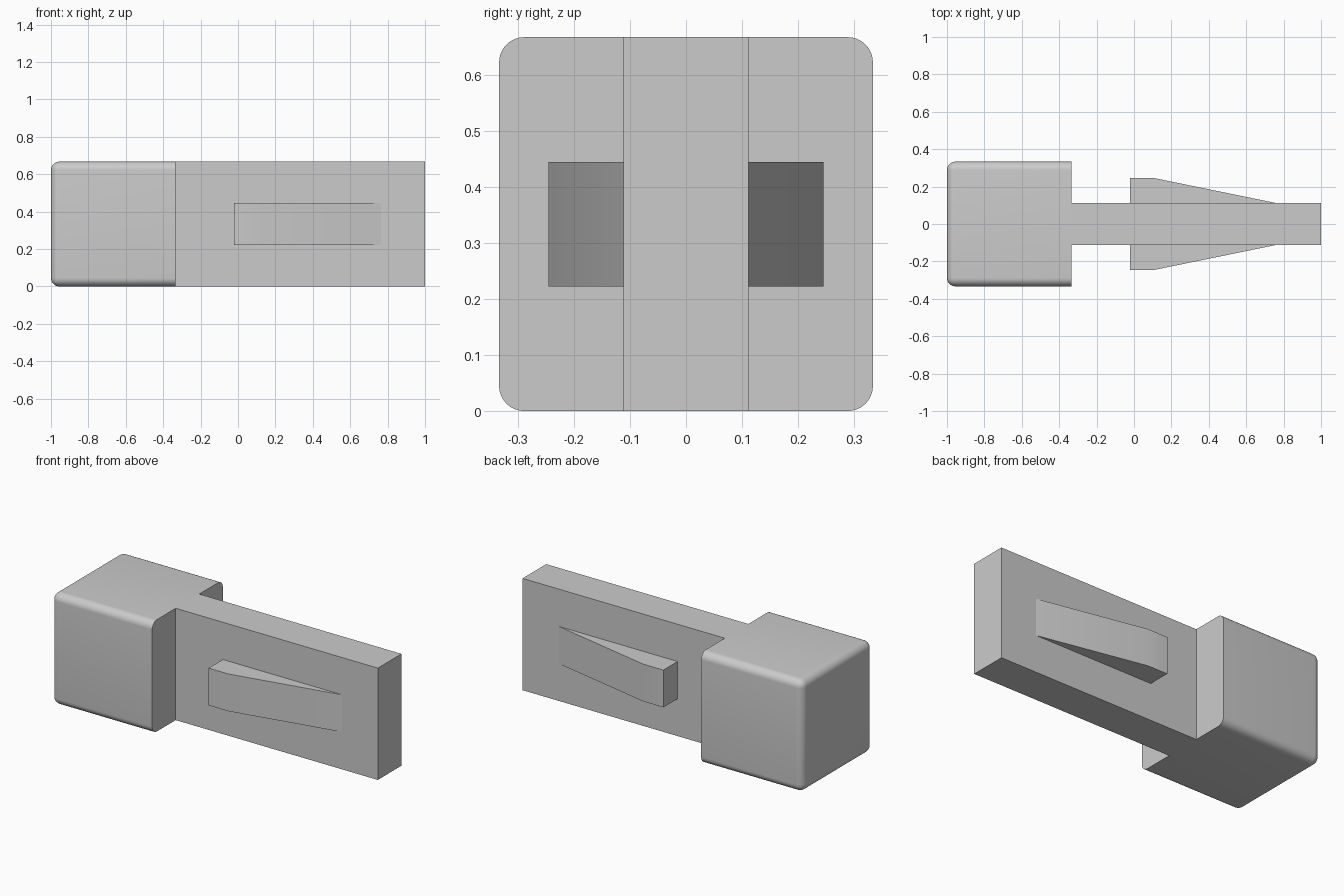
import bpy, bmesh

cube = bpy.data.objects.get("Cube")
if cube:
    bpy.data.objects.remove(cube, do_unlink=True)

grey = bpy.data.materials.new("plain grey")
grey.use_nodes = True
colour = (0.6, 0.6, 0.6, 1)
grey.diffuse_color = colour
grey.node_tree.nodes["Principled BSDF"].inputs["Base Color"].default_value = colour

HEIGHT = 2 / 3
HEAD_END = -1 / 3


def prism(name, outline, z0, z1, bevel=None):
    """Extrude a plan outline upwards, optionally rounding edges chosen by a rule."""
    bm = bmesh.new()
    base = bm.faces.new([bm.verts.new((x, y, z0)) for x, y in outline])
    top = bmesh.ops.extrude_face_region(bm, geom=[base])["geom"]
    bmesh.ops.translate(bm, vec=(0, 0, z1 - z0),
                        verts=[v for v in top if isinstance(v, bmesh.types.BMVert)])
    bmesh.ops.recalc_face_normals(bm, faces=bm.faces)
    if bevel:
        bmesh.ops.bevel(bm, geom=[e for e in bm.edges if bevel(e)], offset=0.045,
                        segments=8, profile=0.5, affect='EDGES')
    mesh = bpy.data.meshes.new(name)
    bm.to_mesh(mesh)
    bm.free()
    mesh.materials.append(grey)
    obj = bpy.data.objects.new(name, mesh)
    bpy.context.collection.objects.link(obj)
    bpy.ops.object.select_all(action='DESELECT')
    obj.select_set(True)
    bpy.context.view_layer.objects.active = obj
    bpy.ops.object.shade_smooth_by_angle(angle=0.52)
    return obj


def rectangle(x0, x1, half):
    return [(x0, -half), (x1, -half), (x1, half), (x0, half)]


# Block head, rounded everywhere except around its flat inner face
prism("head", rectangle(-1, HEAD_END, HEIGHT / 2), 0, HEIGHT,
      lambda e: not all(v.co.x > HEAD_END - 0.01 for v in e.verts))

# Flat tongue reaching out from the head
prism("tongue", rectangle(HEAD_END, 1, HEIGHT / 6), 0, HEIGHT)

# Tapered catch on each side of the tongue
for name, side in (("front_catch", -1), ("back_catch", 1)):
    plan = [(-0.022, 0.10), (-0.022, 0.245), (0.11, 0.245), (0.765, 0.111), (0.765, 0.10)]
    prism(name, [(x, y * side) for x, y in plan], HEIGHT / 3, HEIGHT * 2 / 3)
